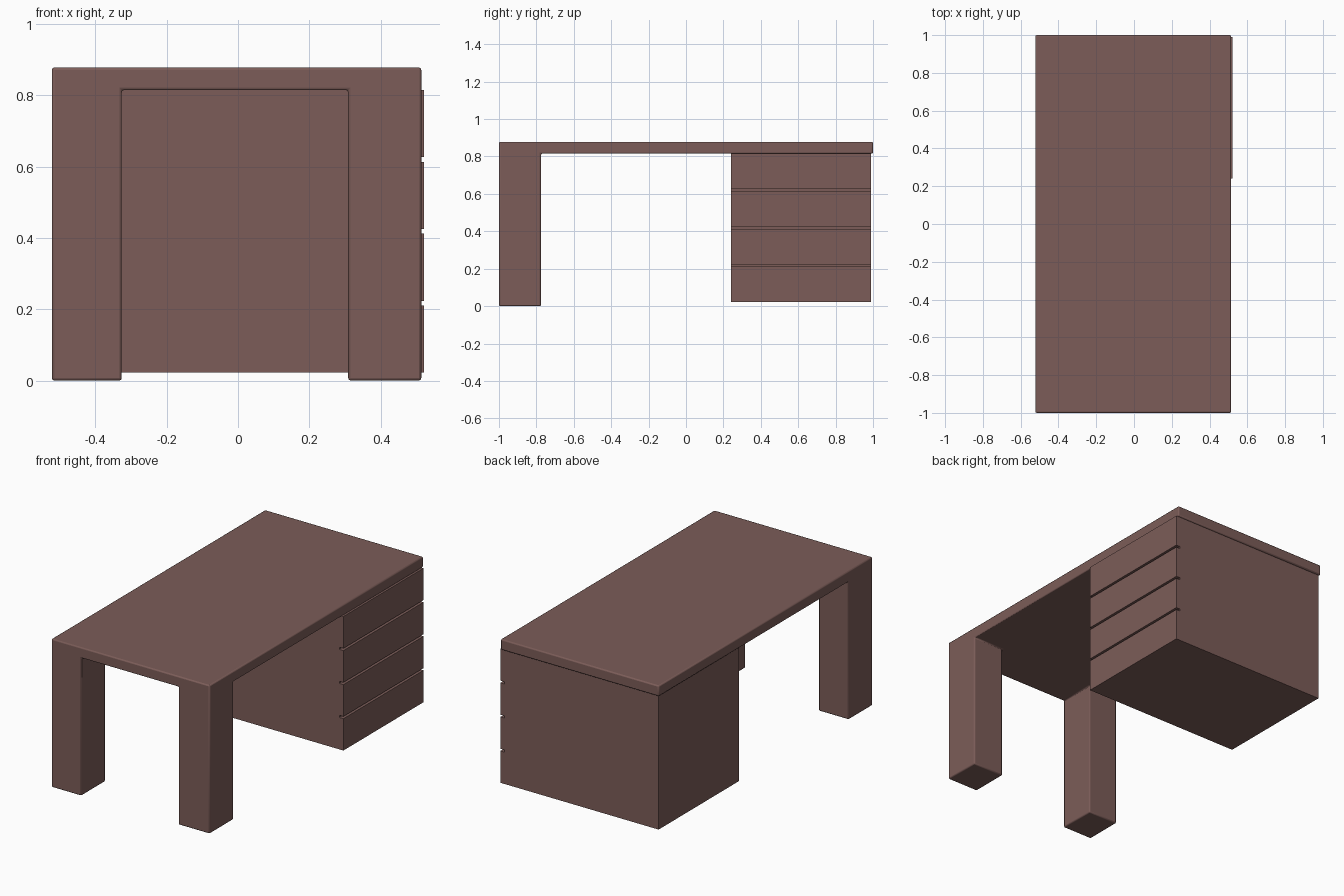
import bpy, bmesh

if "Cube" in bpy.data.objects:
    bpy.data.objects.remove(bpy.data.objects["Cube"])

wood = bpy.data.materials.new("brown_wood")
wood.diffuse_color = (0.20, 0.108, 0.098, 1)
wood.use_nodes = True
wood.node_tree.nodes["Principled BSDF"].inputs["Base Color"].default_value = wood.diffuse_color


def add_object(name, bm):
    bmesh.ops.recalc_face_normals(bm, faces=bm.faces[:])
    mesh = bpy.data.meshes.new(name)
    bm.to_mesh(mesh)
    bm.free()
    obj = bpy.data.objects.new(name, mesh)
    bpy.context.collection.objects.link(obj)
    mesh.materials.append(wood)
    return obj


def box(name, x, y, z):
    bm = bmesh.new()
    bmesh.ops.create_cube(bm, size=1)
    for v in bm.verts:
        v.co = [lo + (c + 0.5) * (hi - lo) for c, (lo, hi) in zip(v.co, (x, y, z))]
    return add_object(name, bm)


def extrude(bm, faces, dz):
    out = bmesh.ops.extrude_face_region(bm, geom=faces)["geom"]
    for v in out:
        if isinstance(v, bmesh.types.BMVert):
            v.co.z += dz


# Desktop and its two front legs, one continuous piece
UNDER, TOP = 0.815, 0.878
xs = [-0.522, -0.326, 0.309, 0.514]
ys = [-1.0, -0.775, 1.0]
bm = bmesh.new()
grid = [[bm.verts.new((x, y, TOP)) for x in xs] for y in ys]
for j in range(2):
    for i in range(3):
        bm.faces.new((grid[j][i], grid[j][i + 1], grid[j + 1][i + 1], grid[j + 1][i]))
top_faces = bm.faces[:]
extruded = bmesh.ops.extrude_face_region(bm, geom=top_faces, use_keep_orig=True)["geom"]
for v in (g for g in extruded if isinstance(g, bmesh.types.BMVert)):
    v.co.z = UNDER
under = [g for g in extruded if isinstance(g, bmesh.types.BMFace)]
for lo, hi in ((xs[0], xs[1]), (xs[2], xs[3])):
    leg = [f for f in under if f.is_valid
           and lo < f.calc_center_median().x < hi and f.calc_center_median().y < ys[1]]
    out = bmesh.ops.extrude_discrete_faces(bm, faces=leg)["faces"]
    for f in out:
        for v in f.verts:
            v.co.z = 0.0
bmesh.ops.recalc_face_normals(bm, faces=bm.faces[:])
bmesh.ops.dissolve_limit(bm, angle_limit=0.02, verts=bm.verts[:], edges=bm.edges[:])
desk = add_object("desktop_and_legs", bm)
bevel = desk.modifiers.new("soft_edges", "BEVEL")
bevel.width = 0.007
bevel.segments = 2
bpy.context.view_layer.objects.active = desk
desk.select_set(True)
bpy.ops.object.shade_smooth_by_angle()

# Drawer cabinet carrying the back end
BOTTOM, Y = 0.022, (0.24, 0.99)
box("cabinet", (-0.514, 0.495), Y, (BOTTOM, UNDER))

# Four drawer fronts on the right side, with thin gaps between
GAP = 0.013
height = (UNDER - BOTTOM - 3 * GAP) / 4
for i in range(4):
    z = BOTTOM + i * (height + GAP)
    box(f"drawer_front_{i + 1}", (0.495, 0.522), Y, (z, z + height))
